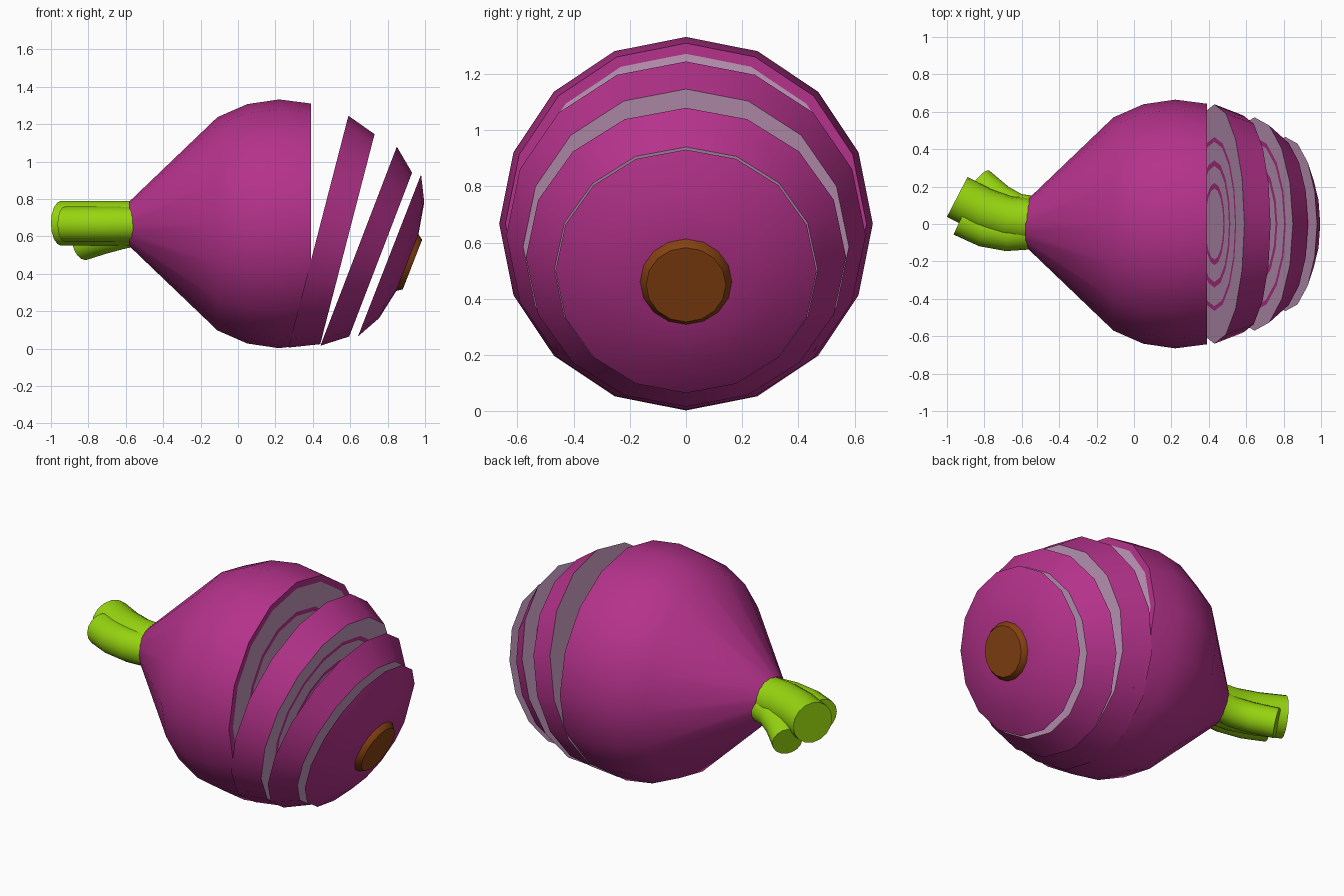
import bpy, bmesh, math
from mathutils import Vector, Matrix

if "Cube" in bpy.data.objects:
    bpy.data.objects.remove(bpy.data.objects["Cube"])


def material(name, color):
    m = bpy.data.materials.new(name)
    m.diffuse_color = (*color, 1)
    m.use_nodes = True
    m.node_tree.nodes["Principled BSDF"].inputs["Base Color"].default_value = m.diffuse_color
    return m


PURPLE = material("onion purple", (0.46, 0.032, 0.26))
PALE = material("pale flesh", (0.53, 0.31, 0.49))
GREEN = material("stalk green", (0.31, 0.67, 0.005))
BROWN = material("root brown", (0.24, 0.054, 0.006))


def build(name, loops, mats, indices, matrix=Matrix()):
    """Bridge consecutive loops, cap both ends, smooth by angle."""
    bm = bmesh.new()
    rings = [[bm.verts.new(p) for p in loop] for loop in loops]
    n = len(rings[0])
    for a, b, idx in zip(rings, rings[1:], indices[1:-1]):
        for i in range(n):
            j = (i + 1) % n
            bm.faces.new((a[i], a[j], b[j], b[i])).material_index = idx
    bm.faces.new(rings[0]).material_index = indices[0]
    bm.faces.new(rings[-1]).material_index = indices[-1]
    bmesh.ops.recalc_face_normals(bm, faces=bm.faces)
    me = bpy.data.meshes.new(name)
    bm.to_mesh(me)
    bm.free()
    for m in mats:
        me.materials.append(m)
    me.shade_smooth()
    me.set_sharp_from_angle(angle=math.radians(35))
    ob = bpy.data.objects.new(name, me)
    ob.matrix_world = matrix
    bpy.context.collection.objects.link(ob)
    return ob


def circle(x, r, n=16):
    return [(x, r * math.sin(2 * math.pi * i / n), r * math.cos(2 * math.pi * i / n)) for i in range(n)]


# onion layers on a cut: radii of thin purple rings, from the middle outwards
RINGS = [(0.19, 0.22), (0.31, 0.34), (0.44, 0.465)]


def cut_face(x, r, rim=0.0):
    """Profile points from the centre to the rim, with colour index inside each."""
    pts = []
    for a, b in RINGS:
        if b < r - 0.03:
            pts += [(x, a, 1), (x, b, 0)]
    if rim:
        pts.append((x, r - rim, 1))
    pts.append((x, r, 0 if rim else 1))
    return pts


def onion(name, outer, left, right, center, tilt, rim=0.0):
    """Lathe an onion piece along x; left/right tell whether the ends are cuts."""
    pts, cols = [], []
    if left:
        face = cut_face(*outer[0])
        pts += [p[:2] for p in face]
        cols += [p[2] for p in face]
    else:
        pts.append(outer[0])
        cols.append(0)
    for p in outer[1:]:
        pts.append(p)
        cols.append(0)
    if right:
        face = cut_face(*outer[-1], rim)[::-1]
        pts += [p[:2] for p in face[1:]]
        cols += [p[2] for p in face]
    else:
        cols.append(0)
    mat = Matrix.Translation(center) @ Matrix.Rotation(math.radians(tilt), 4, 'Y')
    build(name, [circle(*p) for p in pts], [PURPLE, PALE], cols, mat)
    return mat


# bulb and its three leaning slices
onion("onion_bulb", [(-0.58, 0.12), (-0.11, 0.57), (0.05, 0.64), (0.22, 0.665), (0.39, 0.643)],
      False, True, (0, 0, 0.667), 0, rim=0.038)
onion("first_slice", [(0, 0.64), (0.16, 0.58)], True, True, (0.43, 0, 0.625), 14.5)
onion("second_slice", [(0, 0.57), (0.126, 0.469)], True, True, (0.645, 0, 0.5475), 21)
end = onion("end_slice", [(0, 0.465), (0.07, 0.332), (0.102, 0.167)],
            True, False, (0.81, 0, 0.4975), 21.3)

# root stub on the end slice
build("root_stub", [circle(0.08, 0.168), circle(0.0955, 0.168), circle(0.132, 0.142)],
      [BROWN], [0] * 4, end)


# green stalks swept along short bent paths
def stalk(name, path, r, n=16):
    path = [Vector(p) for p in path]
    loops = []
    for i, p in enumerate(path):
        d = (path[min(i + 1, len(path) - 1)] - path[max(i - 1, 0)]).normalized()
        u = d.cross(Vector((0, 0, 1))).normalized()
        v = u.cross(d)
        loops.append([p + r * (u * math.cos(2 * math.pi * k / n) + v * math.sin(2 * math.pi * k / n))
                      for k in range(n)])
    build(name, loops, [GREEN], [0] * (len(path) + 1))


stalk("stalk_main", [(-0.54, 0.015, 0.67), (-0.68, 0.03, 0.67), (-0.81, 0.075, 0.67), (-0.945, 0.145, 0.67)], 0.12)
stalk("stalk_front", [(-0.54, -0.04, 0.665), (-0.68, -0.05, 0.665), (-0.80, -0.028, 0.665), (-0.925, 0.03, 0.665)], 0.095)
stalk("stalk_back", [(-0.54, 0.065, 0.635), (-0.63, 0.08, 0.615), (-0.72, 0.13, 0.59), (-0.83, 0.222, 0.555)], 0.085)
